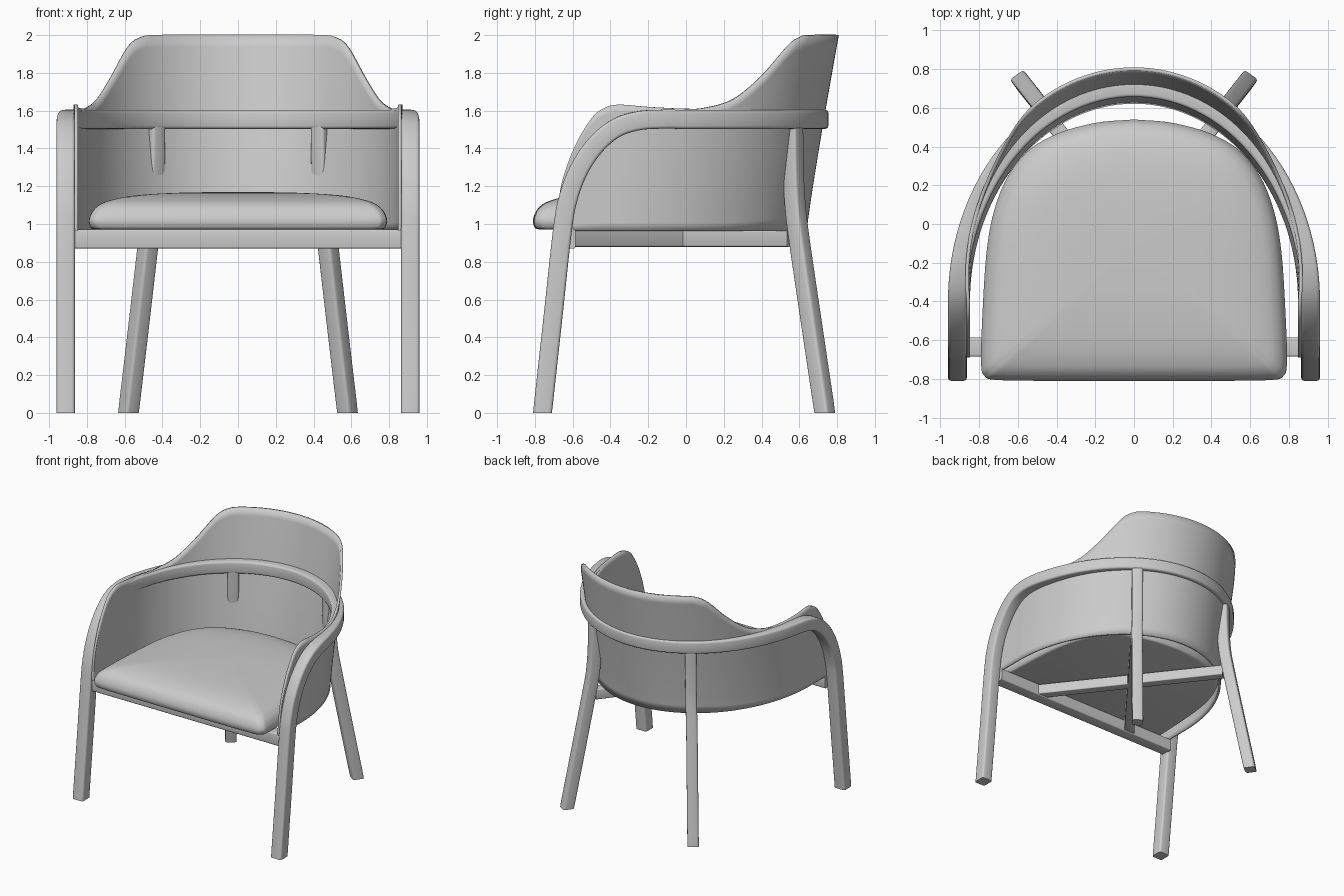
import bpy, bmesh, math
from mathutils import Vector as V

cube = bpy.data.objects.get("Cube")
if cube:
    bpy.data.objects.remove(cube)

GREY = (0.6, 0.6, 0.6, 1)
mat = bpy.data.materials.new("light_grey")
mat.use_nodes = True
mat.diffuse_color = GREY
mat.node_tree.nodes["Principled BSDF"].inputs["Base Color"].default_value = GREY


def finish(bm, name, angle=40):
    bmesh.ops.recalc_face_normals(bm, faces=bm.faces)
    me = bpy.data.meshes.new(name)
    bm.to_mesh(me)
    bm.free()
    ob = bpy.data.objects.new(name, me)
    bpy.context.collection.objects.link(ob)
    me.materials.append(mat)
    bpy.ops.object.select_all(action="DESELECT")
    ob.select_set(True)
    bpy.context.view_layer.objects.active = ob
    bpy.ops.object.shade_smooth_by_angle(angle=math.radians(angle))
    return ob


def spline(pts, n=8):
    """Smooth curve through the given points."""
    pts = [V(p) for p in pts]
    p = [2 * pts[0] - pts[1]] + pts + [2 * pts[-1] - pts[-2]]
    out = []
    for a, b, c, d in zip(p, p[1:], p[2:], p[3:]):
        for i in range(n):
            t = i / n
            out.append(0.5 * (2 * b + (c - a) * t + (2 * a - 5 * b + 4 * c - d) * t * t
                              + (3 * b - a - 3 * c + d) * t ** 3))
    return out + [pts[-1]]


def bridge(bm, a, b, closed=True):
    n = len(a)
    for i in range(n if closed else n - 1):
        j = (i + 1) % n
        bm.faces.new((a[i], a[j], b[j], b[i]))


def sweep(name, path, width, height, side=None, r=0.016):
    """Rounded rectangular bar along a path; its sides stay horizontal."""
    bm = bmesh.new()
    w, h = width / 2, height / 2
    section = []
    for sx, sy, start in ((1, 1, 0), (-1, 1, 90), (-1, -1, 180), (1, -1, 270)):
        for k in range(4):
            a = math.radians(start + 30 * k)
            section.append((sx * (w - r) + r * math.cos(a), sy * (h - r) + r * math.sin(a)))
    rings = []
    for i, p in enumerate(path):
        tan = (path[min(i + 1, len(path) - 1)] - path[max(i - 1, 0)]).normalized()
        s = V(side) if side else V((tan.y, -tan.x, 0))
        s.normalize()
        up = s.cross(tan).normalized()
        ring = [p + s * x + up * y for x, y in section]
        if p.z < 0.001:                      # feet stand flat on the floor
            for q in ring:
                q.z = 0
        rings.append([bm.verts.new(q) for q in ring])
    for a, b in zip(rings, rings[1:]):
        bridge(bm, a, b)
    bm.faces.new(rings[0])
    bm.faces.new(rings[-1])
    return finish(bm, name)


# Bent frame: front legs, arms and back hoop in one piece
def hoop_x(y):
    return 0.912 * math.sqrt(max(0, 1 - (max(0, y + 0.4) / 1.105) ** 2))


leg = [(-0.76, 0), (-0.705, 0.5), (-0.655, 0.96), (-0.625, 1.13), (-0.57, 1.28),
       (-0.485, 1.41), (-0.375, 1.505), (-0.25, 1.547), (-0.1, 1.556)]
half = [V((hoop_x(p.x), p.x, p.y)) for p in spline([(y, z, 0) for y, z in leg])]
t0 = math.asin(0.3 / 1.105)
for k in range(1, 25):
    t = t0 + (math.pi / 2 - t0) * k / 24
    half.append(V((0.912 * math.cos(t), -0.4 + 1.105 * math.sin(t), 1.554)))
half[-1].x = 0
other = [V((-p.x, p.y, p.z)) for p in reversed(half[:-1])]
sweep("bent_frame", half + other, 0.097, 0.1)

# Back legs and the crossed braces under the seat
for s, tag in ((1, "left"), (-1, "right")):
    path = spline([(s * 0.44, 0.565, 1.53), (s * 0.443, 0.568, 1.3), (s * 0.452, 0.578, 1.1),
                   (s * 0.475, 0.602, 0.9), (s * 0.527, 0.668, 0.45), (s * 0.58, 0.735, 0)])
    sweep("back_leg_" + tag, path, 0.086, 0.09, side=(0.81, -0.58 * s, 0))
    sweep("seat_brace_" + tag, [V((s * 0.45, 0.56, 0.922)), V((-s * 0.47, -0.62, 0.922))],
          0.08, 0.085, r=0.008)

# Front rail
sweep("front_rail", [V((-0.87, -0.635, 0.92)), V((0.87, -0.635, 0.92))], 0.1, 0.1, r=0.01)

# Curved backrest shell with a scooped top edge
EDGE = spline([(y, z, 0) for y, z in (
    (-0.69, 1.0), (-0.67, 1.16), (-0.64, 1.28), (-0.58, 1.43), (-0.5, 1.56), (-0.44, 1.61),
    (-0.36, 1.632), (-0.2, 1.62), (0, 1.61), (0.1, 1.615), (0.25, 1.66), (0.4, 1.78),
    (0.54, 1.94), (0.6, 1.985), (0.67, 2), (1, 2))])
FLOOR = 0.965


def top_edge(y):
    for a, b in zip(EDGE, EDGE[1:]):
        if y <= b.x:
            f = max(0, (y - a.x) / max(1e-6, b.x - a.x))
            return a.y + (b.y - a.y) * f
    return EDGE[-1].y


def shell_point(t, z):
    """t below 0 runs straight forward, 0 to pi/2 turns to the back."""
    if t < 0:
        return V((0.856, -0.4 + t, z))
    c, s = math.cos(t), math.sin(t)
    n = V((c / 0.856, s / 1.03, 0)).normalized()
    lean = 0.17 * max(0, (z - FLOOR) / 1.035) ** 1.1 * s
    return V((0.856 * c, -0.4 + 1.03 * s, z)) + n * lean


ts = [-0.29 + 0.29 * k / 20 for k in range(20)] + [math.pi / 2 * k / 50 for k in range(51)]
bm = bmesh.new()
columns = []
for t in ts:
    z = 1.6
    for _ in range(12):
        z = top_edge(shell_point(t, z).y)
    columns.append([shell_point(t, FLOOR + (z - FLOOR) * k / 16) for k in range(17)])
columns += [[V((-p.x, p.y, p.z)) for p in col] for col in reversed(columns[:-1])]
grid = [[bm.verts.new(p) for p in col] for col in columns]
for a, b in zip(grid, grid[1:]):
    bridge(bm, a, b, closed=False)
shell = finish(bm, "backrest_shell")
mod = shell.modifiers.new("thickness", "SOLIDIFY")
mod.thickness = 0.018
mod.offset = 0

# Padded seat cushion
outline = spline([(x, y, 0) for x, y in (
    (0, -0.81), (0.4, -0.81), (0.7, -0.806), (0.772, -0.785), (0.79, -0.71), (0.782, -0.45),
    (0.762, -0.15), (0.725, 0.06), (0.655, 0.24), (0.55, 0.375), (0.4, 0.465), (0.2, 0.522),
    (0, 0.54))], 6)
outline += [V((-p.x, p.y, 0)) for p in reversed(outline[1:-1])]
mid = V((0, -0.13, 0))
bm = bmesh.new()
rings = []
for f, z, _ in spline([(f, z, 0) for f, z in (
        (0.955, 0.972), (0.985, 0.98), (1, 1.015), (0.985, 1.055), (0.95, 1.09), (0.88, 1.12),
        (0.72, 1.148), (0.45, 1.164), (0.1, 1.17))], 4):
    rings.append([bm.verts.new(mid + (p - mid) * f + V((0, 0, z))) for p in outline])
for a, b in zip(rings, rings[1:]):
    bridge(bm, a, b)
bm.faces.new(rings[0])
bm.faces.new(rings[-1])
finish(bm, "seat_cushion", 50)
